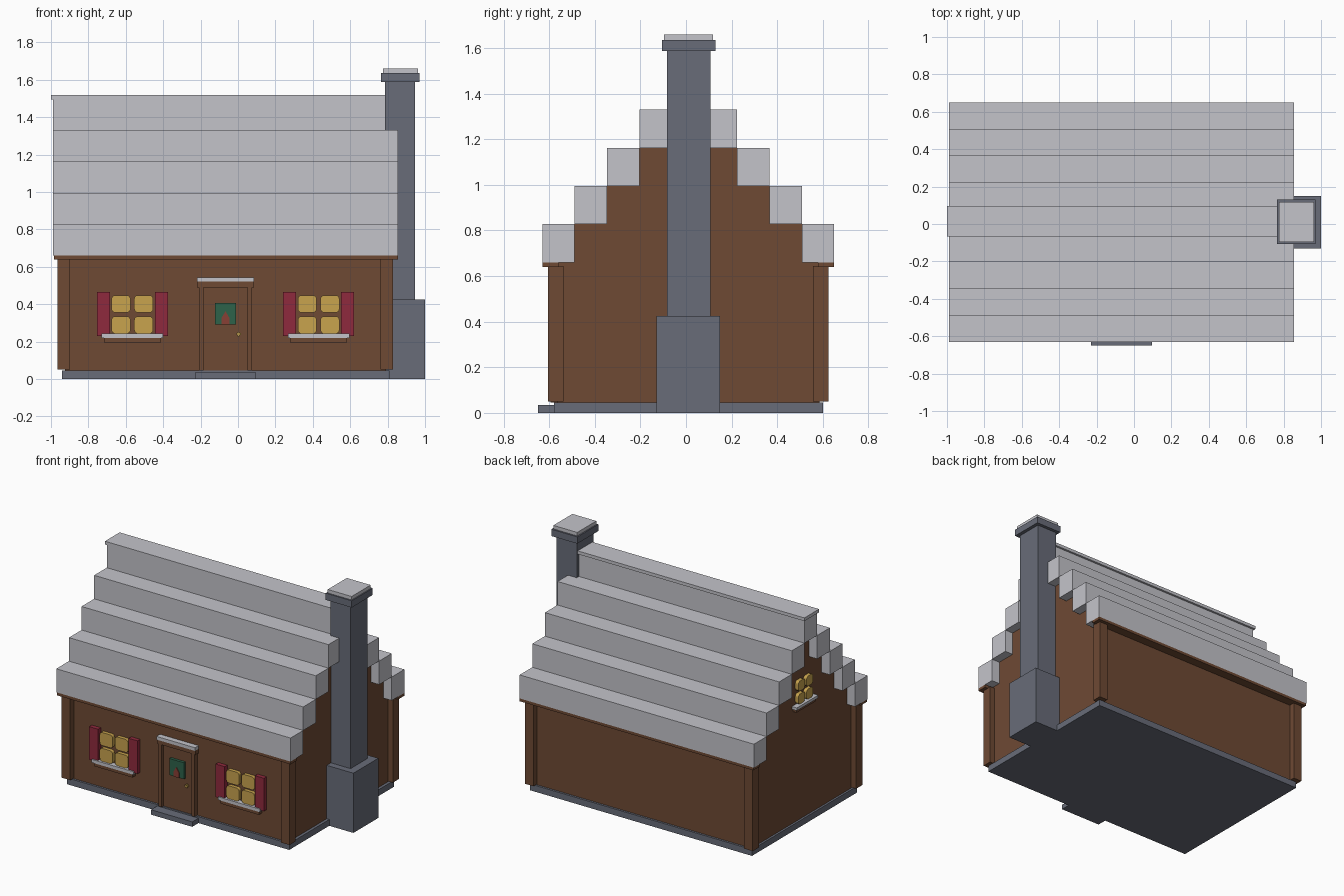
import bpy, bmesh, math

if "Cube" in bpy.data.objects:
    bpy.data.objects.remove(bpy.data.objects["Cube"])


def material(name, rgb):
    m = bpy.data.materials.new(name)
    m.diffuse_color = (*rgb, 1.0)
    m.use_nodes = True
    m.node_tree.nodes["Principled BSDF"].inputs["Base Color"].default_value = m.diffuse_color
    return m


BROWN = material("brown_wood", (0.156, 0.068, 0.034))
SNOW = material("pale_snow", (0.55, 0.55, 0.59))
STONE = material("grey_stone", (0.138, 0.150, 0.190))
RED = material("shutter_red", (0.275, 0.023, 0.047))
GLOW = material("window_yellow", (0.578, 0.366, 0.076))
GREEN = material("wreath_green", (0.027, 0.122, 0.068))
BOW = material("bow_red", (0.25, 0.05, 0.035))

CX, CY = -0.067, 0.01      # centre of the house body
FRONT, LEFT = -0.565, -0.925  # wall planes


def finish(name, bm, mat):
    bmesh.ops.recalc_face_normals(bm, faces=bm.faces)
    me = bpy.data.meshes.new(name)
    bm.to_mesh(me)
    bm.free()
    me.materials.append(mat)
    ob = bpy.data.objects.new(name, me)
    bpy.context.collection.objects.link(ob)
    return ob


def box(name, x, y, z, mat):
    """Box from (min, max) ranges."""
    bm = bmesh.new()
    bmesh.ops.create_cube(bm, size=1.0)
    for v in bm.verts:
        v.co = [r[0] if c < 0 else r[1] for c, r in zip(v.co, (x, y, z))]
    return finish(name, bm, mat)


def prism(name, pts, axis, lo, hi, mat):
    """Extrude a flat outline along x (points are y, z) or y (points are x, z)."""
    bm = bmesh.new()

    def place(a, b, d):
        return (d, a, b) if axis == "x" else (a, d, b)
    f = bm.faces.new([bm.verts.new(place(a, b, lo)) for a, b in pts])
    new = bmesh.ops.extrude_face_region(bm, geom=[f])["geom"]
    for v in new:
        if isinstance(v, bmesh.types.BMVert):
            v.co["xyz".index(axis)] = hi
    return finish(name, bm, mat)


def rounded(cx, cz, w, h, r, seg=4):
    """Outline of a rounded rectangle."""
    pts = []
    for i, (sx, sz) in enumerate(((1, 1), (-1, 1), (-1, -1), (1, -1))):
        for k in range(seg + 1):
            a = math.pi / 2 * (i + k / seg)
            pts.append((cx + sx * (w / 2 - r) + r * math.cos(a),
                        cz + sz * (h / 2 - r) + r * math.sin(a)))
    return pts


def panes(name, c, z, w, h, axis, wall):
    """Four rounded panes standing proud of a wall."""
    gap = 0.02
    pw, ph = (w - gap) / 2, (h - gap) / 2
    for i, sx in enumerate((-1, 1)):
        for j, sz in enumerate((-1, 1)):
            out = rounded(c + sx * (pw + gap) / 2, z + sz * (ph + gap) / 2, pw, ph, 0.02)
            prism(f"{name}_pane_{i}{j}", out, axis, wall - 0.025, wall + 0.01, GLOW)


# Foundation and doorstep
box("foundation", (-0.94, 0.81), (-0.58, 0.60), (0, 0.045), STONE)
box("doorstep", (-0.23, 0.095), (-0.65, -0.57), (0, 0.035), STONE)

# Walls with stepped gables
W, RISE, EAVE = 0.142, 0.1675, 0.66
half = [(0.575, 0.045), (0.575, EAVE)]
for i in range(4):
    y = 0.64 - W * (i + 1)
    half += [(y, EAVE + RISE * i), (y, EAVE + RISE * (i + 1))]
outline = [(CY + y, z) for y, z in half] + [(CY - y, z) for y, z in reversed(half)]
prism("walls", outline, "x", LEFT, 0.79, BROWN)

# Corner posts
for sx in (-1, 1):
    for sy in (-1, 1):
        xs = sorted((CX + sx * 0.897, CX + sx * 0.83))
        ys = sorted((CY + sy * 0.616, CY + sy * 0.547))
        box("corner_post", xs, ys, (0.05, 0.645), BROWN)

# Eave boards and stepped roof courses, mirrored front to back
for sy in (-1, 1):
    ys = sorted((CY + sy * 0.64, CY + sy * 0.57))
    box("eave_board", (-0.985, 0.855), ys, (0.64, EAVE), BROWN)
    for i in range(4):
        o = 0.64 - W * i
        ys = sorted((CY + sy * o, CY + sy * (o - W)))
        z = EAVE + RISE * i
        box(f"roof_course_{i + 1}", (-0.99, 0.855), ys, (z, z + RISE), SNOW)
box("roof_top_course", (-0.99, 0.79), (CY - 0.072, CY + 0.072), (1.33, 1.497), SNOW)
box("roof_ridge_cap", (-1.0, 0.79), (-0.068, 0.097), (1.495, 1.518), SNOW)

# Chimney
box("chimney_base", (0.78, 1.0), (-0.13, 0.15), (0, 0.425), STONE)
box("chimney_shaft", (0.785, 0.945), (-0.083, 0.107), (0.42, 1.59), STONE)
box("chimney_cap", (0.765, 0.97), (-0.106, 0.13), (1.587, 1.635), STONE)
box("chimney_snow", (0.774, 0.962), (-0.096, 0.118), (1.635, 1.66), SNOW)

# Front windows with shutters and sills
for name, c in (("left_window", CX - 0.498), ("right_window", CX + 0.498)):
    panes(name, c, 0.345, 0.222, 0.205, "y", FRONT)
    for s in (-1, 1):
        xs = sorted((c + s * 0.12, c + s * 0.19))
        box(name + "_shutter", xs, (FRONT - 0.03, FRONT + 0.01), (0.23, 0.465), RED)
    box(name + "_sill", (c - 0.152, c + 0.152), (FRONT - 0.032, FRONT + 0.01), (0.195, 0.22), BROWN)
    box(name + "_sill_snow", (c - 0.164, c + 0.164), (FRONT - 0.039, FRONT + 0.01), (0.22, 0.242), SNOW)

# Left gable window
panes("gable_window", CY, 0.965, 0.165, 0.165, "x", LEFT)
box("gable_sill", (LEFT - 0.03, LEFT + 0.01), (CY - 0.11, CY + 0.11), (0.84, 0.86), BROWN)
box("gable_sill_snow", (LEFT - 0.039, LEFT + 0.01), (CY - 0.12, CY + 0.12), (0.86, 0.88), SNOW)

# Door with frame and snowy lintel
box("door", (CX - 0.12, CX + 0.12), (FRONT - 0.01, FRONT + 0.01), (0.045, 0.49), BROWN)
for s in (-1, 1):
    xs = sorted((CX + s * 0.117, CX + s * 0.142))
    box("door_jamb", xs, (FRONT - 0.03, FRONT + 0.01), (0.045, 0.49), BROWN)
box("door_lintel", (CX - 0.152, CX + 0.152), (FRONT - 0.034, FRONT + 0.01), (0.49, 0.52), BROWN)
box("lintel_snow", (CX - 0.152, CX + 0.152), (FRONT - 0.04, FRONT + 0.01), (0.52, 0.543), SNOW)

# Wreath, bow and door knob
box("wreath", (CX - 0.057, CX + 0.057), (FRONT - 0.03, FRONT), (0.29, 0.407), GREEN)
bow = [(-0.022, 0.29), (0.022, 0.29), (0.022, 0.325), (0, 0.362), (-0.022, 0.325)]
prism("wreath_bow", [(CX + a, z) for a, z in bow], "y", FRONT - 0.034, FRONT - 0.02, BOW)
for w, h in ((0.024, 0.009), (0.009, 0.024)):
    box("door_knob", (0.003 - w / 2, 0.003 + w / 2), (FRONT - 0.025, FRONT),
        (0.24 - h / 2, 0.24 + h / 2), GLOW)
